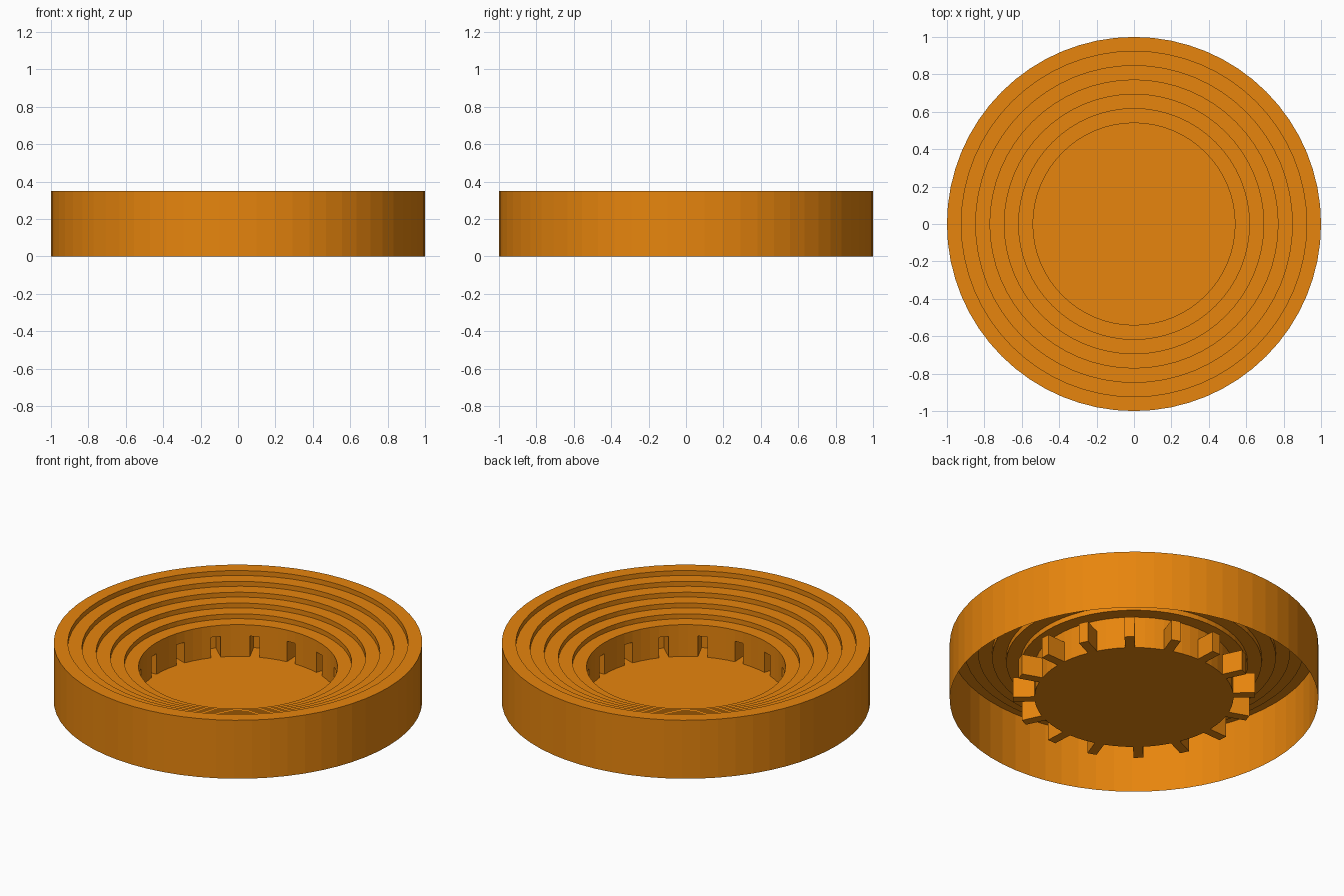
import bpy, bmesh, math
from mathutils import Vector

if "Cube" in bpy.data.objects:
    bpy.data.objects.remove(bpy.data.objects["Cube"])

SEGMENTS = 64
RINGS = 6
RIM_Z, LOW_Z, NICHE_Z, FLOOR_Z = 0.35, 0.205, 0.138, 0.015
INNER_R = 0.54
NICHE_DEPTH = 0.118

# single flat colour
orange = bpy.data.materials.new("orange")
orange.diffuse_color = (0.80, 0.235, 0.004, 1.0)
orange.use_nodes = True
orange.node_tree.nodes["Principled BSDF"].inputs["Base Color"].default_value = orange.diffuse_color


def make_object(name, bm):
    mesh = bpy.data.meshes.new(name)
    bm.to_mesh(mesh)
    bm.free()
    mesh.materials.append(orange)
    obj = bpy.data.objects.new(name, mesh)
    bpy.context.collection.objects.link(obj)
    return obj


def ring(bm, r, z):
    return [bm.verts.new((r * math.cos(2 * math.pi * i / SEGMENTS),
                          r * math.sin(2 * math.pi * i / SEGMENTS), z))
            for i in range(SEGMENTS)]


def lathe(bm, profile):
    """Revolve (radius, z) points; returns the face bands and the last ring."""
    bands, prev = [], None
    for r, z in profile:
        cur = ring(bm, r, z)
        if prev:
            bands.append([bm.faces.new((prev[i], prev[(i + 1) % SEGMENTS],
                                        cur[(i + 1) % SEGMENTS], cur[i]))
                          for i in range(SEGMENTS)])
        prev = cur
    return bands, prev


# outer wall and the terraces stepping down to the centre (open underneath)
profile = [(1.0, 0.0), (1.0, RIM_Z)]
for k in range(RINGS):
    r = 1.0 - (1.0 - INNER_R) * (k + 1) / RINGS
    z = RIM_Z - (RIM_Z - LOW_Z) * k / (RINGS - 1)
    profile.append((r, z))
    if k < RINGS - 1:
        profile.append((r, z - (RIM_Z - LOW_Z) / (RINGS - 1)))
bm = bmesh.new()
lathe(bm, profile)
make_object("terraced_ring", bm)

# central pit: wall, floor disc and sixteen niches pushed outwards
bm = bmesh.new()
bands, last = lathe(bm, [(INNER_R, LOW_Z), (INNER_R, NICHE_Z), (INNER_R, FLOOR_Z)])
bm.faces.new(last)
niche_faces = [f for i, f in enumerate(bands[1]) if i % 4 == 0]
result = bmesh.ops.extrude_discrete_faces(bm, faces=niche_faces)
for f in result["faces"]:
    c = f.calc_center_median()
    outward = Vector((c.x, c.y, 0)).normalized()
    bmesh.ops.translate(bm, verts=list(f.verts), vec=outward * NICHE_DEPTH)
bmesh.ops.remove_doubles(bm, verts=bm.verts, dist=0.0001)
make_object("central_pit", bm)
